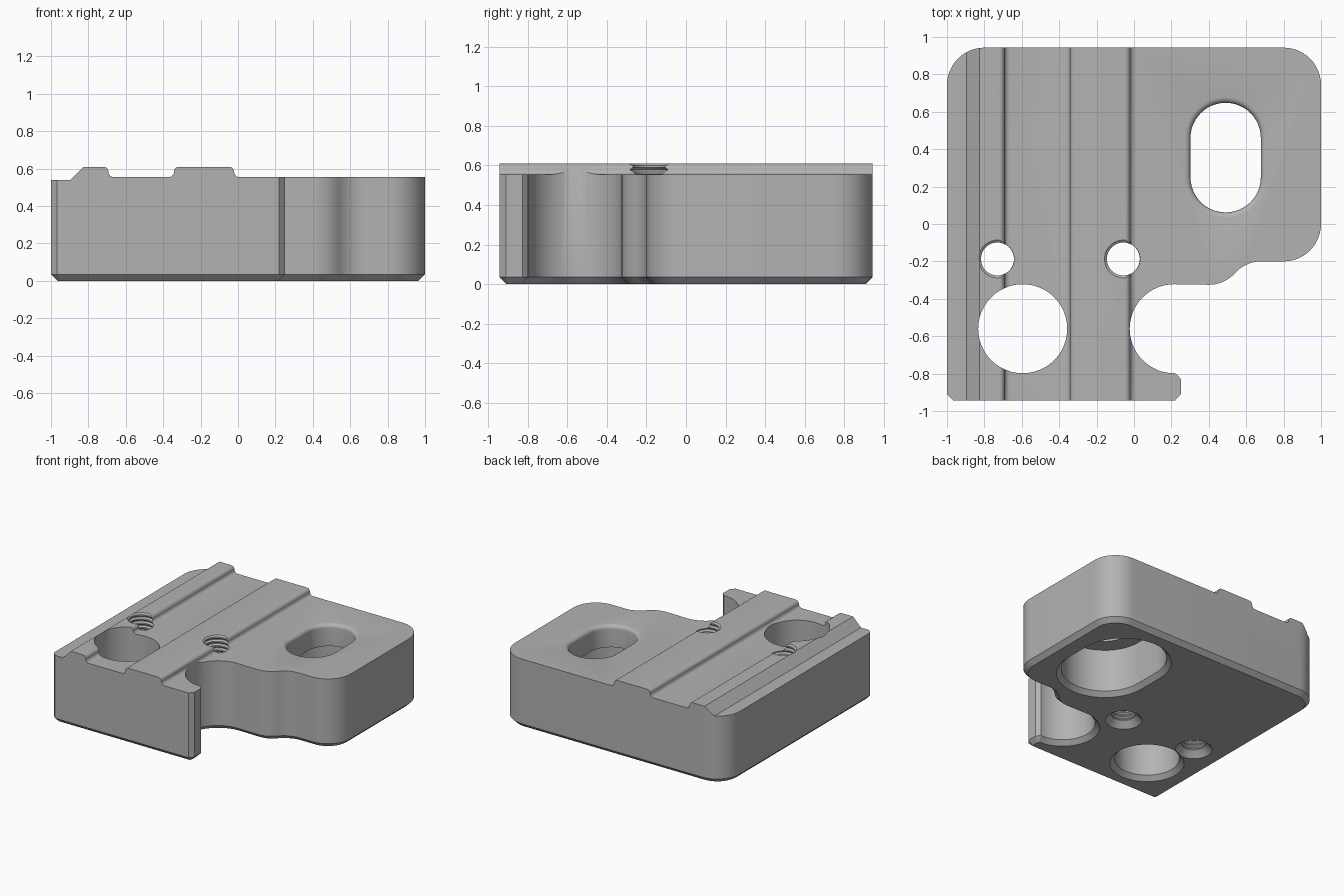
import bpy, bmesh
from math import sin, cos, pi, radians
from mathutils import Vector

cube = bpy.data.objects.get("Cube")
if cube:
    bpy.data.objects.remove(cube, do_unlink=True)

mat = bpy.data.materials.new("machined grey")
mat.use_nodes = True
GREY = (0.45, 0.45, 0.45, 1)
mat.diffuse_color = GREY
mat.node_tree.nodes["Principled BSDF"].inputs["Base Color"].default_value = GREY


def arc(cx, cy, r, a0, a1, n=12):
    return [(cx + r * cos(radians(a0 + (a1 - a0) * i / n)),
             cy + r * sin(radians(a0 + (a1 - a0) * i / n))) for i in range(n + 1)]


def loft(name, loops):
    """Closed solid through equally sized loops of 3D points."""
    bm = bmesh.new()
    rings = [[bm.verts.new(p) for p in loop] for loop in loops]
    n = len(rings[0])
    for a, b in zip(rings, rings[1:]):
        for i in range(n):
            j = (i + 1) % n
            bm.faces.new((a[i], a[j], b[j], b[i]))
    bm.faces.new(rings[0][::-1])
    bm.faces.new(rings[-1])
    bmesh.ops.recalc_face_normals(bm, faces=bm.faces)
    me = bpy.data.meshes.new(name)
    bm.to_mesh(me)
    bm.free()
    me.materials.append(mat)
    ob = bpy.data.objects.new(name, me)
    bpy.context.collection.objects.link(ob)
    return ob


def inset(points, d):
    """Mitred inward offset of a counter-clockwise outline."""
    out = []
    for i, p in enumerate(points):
        p = Vector(p)
        e0 = (p - Vector(points[i - 1])).normalized()
        e1 = (Vector(points[(i + 1) % len(points)]) - p).normalized()
        n0, n1 = Vector((-e0.y, e0.x)), Vector((-e1.y, e1.x))
        out.append(p + (n0 + n1) * (d / (1 + n0.dot(n1))))
    return out


def bore(name, x, y, levels, half=0.0):
    """Round or slotted cutter from (radius, height) levels."""
    loops = []
    for r, z in levels:
        ring = arc(x, y + half, r, 0, 180, 24) + arc(x, y - half, r, 180, 360, 24)
        if not half:
            ring = arc(x, y, r, 0, 360, 48)[:-1]
        loops.append([(px, py, z) for px, py in ring])
    return loft(name, loops)


def cut(target, tool, operation):
    tool.hide_render = True
    mod = target.modifiers.new(tool.name, 'BOOLEAN')
    mod.operation, mod.object, mod.solver = operation, tool, 'EXACT'
    bpy.context.view_layer.objects.active = target
    bpy.ops.object.modifier_apply(modifier=mod.name)
    bpy.data.objects.remove(tool, do_unlink=True)


# Plate outline, counter-clockwise, with a chamfered lower edge
C = 0.035
outline = ([(-1, -0.91), (-0.967, -0.943), (0.22, -0.943), (0.25, -0.91), (0.25, -0.828),
            (0.222, -0.798)]
           + arc(0.215, -0.56, 0.238, 270, 90, 32)
           + arc(0.40, -0.137, 0.188, 270, 318, 10)
           + arc(0.68, -0.388, 0.188, 138, 90, 10)
           + arc(0.8, 0, 0.2, -90, 0) + arc(0.8, 0.743, 0.2, 0, 90)
           + arc(-0.8, 0.743, 0.2, 90, 180))
body = loft("mounting_plate", [[(x, y, 0) for x, y in inset(outline, C)],
                               [(x, y, C) for x, y in outline],
                               [(x, y, 0.7) for x, y in outline]])

# Ridged top profile, swept front to back
LOW, HIGH = 0.555, 0.61
R = (HIGH - LOW) / 2


def step_down(x):
    return arc(x, HIGH - R, R, 90, 0, 6) + arc(x + 2 * R, LOW + R, R, 180, 270, 6)[1:]


def step_up(x):
    return [(2 * x - px, pz) for px, pz in reversed(step_down(x))]


section = ([(-1.2, -0.1), (-1.2, 0.54), (-0.895, 0.54), (-0.825, HIGH)]
           + step_down(-0.72) + step_up(-0.315) + step_down(-0.048)
           + [(1.2, LOW), (1.2, -0.1)])
cut(body, loft("top_profile", [[(x, y, z) for x, z in section] for y in (-1.2, 1.2)]),
    'INTERSECT')

# Plain bore
cut(body, bore("plain_bore", -0.595, -0.56,
               [(0.283, -0.01), (0.238, C), (0.238, 0.8)]), 'DIFFERENCE')

# Counterbored slot with a rounded upper lip
F = 0.03
lip = [(0.188 + F - F * cos(radians(t)), LOW - F + F * sin(radians(t))) for t in range(0, 81, 16)]
cut(body, bore("counterbored_slot", 0.49, 0.355,
               [(0.365, -0.01), (0.32, C), (0.32, 0.38), (0.188, 0.38)] + lip
               + [(0.23, LOW + 0.003), (0.23, 0.8)], half=0.105), 'DIFFERENCE')

# Threaded holes with countersunk lower ends
PITCH = 0.034
thread = [(0.145, -0.01), (0.088, 0.047)]
for i in range(17):
    z = 0.05 + i * PITCH
    thread += [(0.088, z + 0.006), (0.101, z + 0.016), (0.101, z + 0.02), (0.088, z + 0.03)]
thread.append((0.088, 0.8))
for side, x in (("right", -0.73), ("left", -0.057)):
    cut(body, bore(side + "_threaded_hole", x, -0.187, thread), 'DIFFERENCE')

bpy.ops.object.select_all(action='DESELECT')
body.select_set(True)
bpy.context.view_layer.objects.active = body
bpy.ops.object.shade_smooth_by_angle(angle=radians(25))
